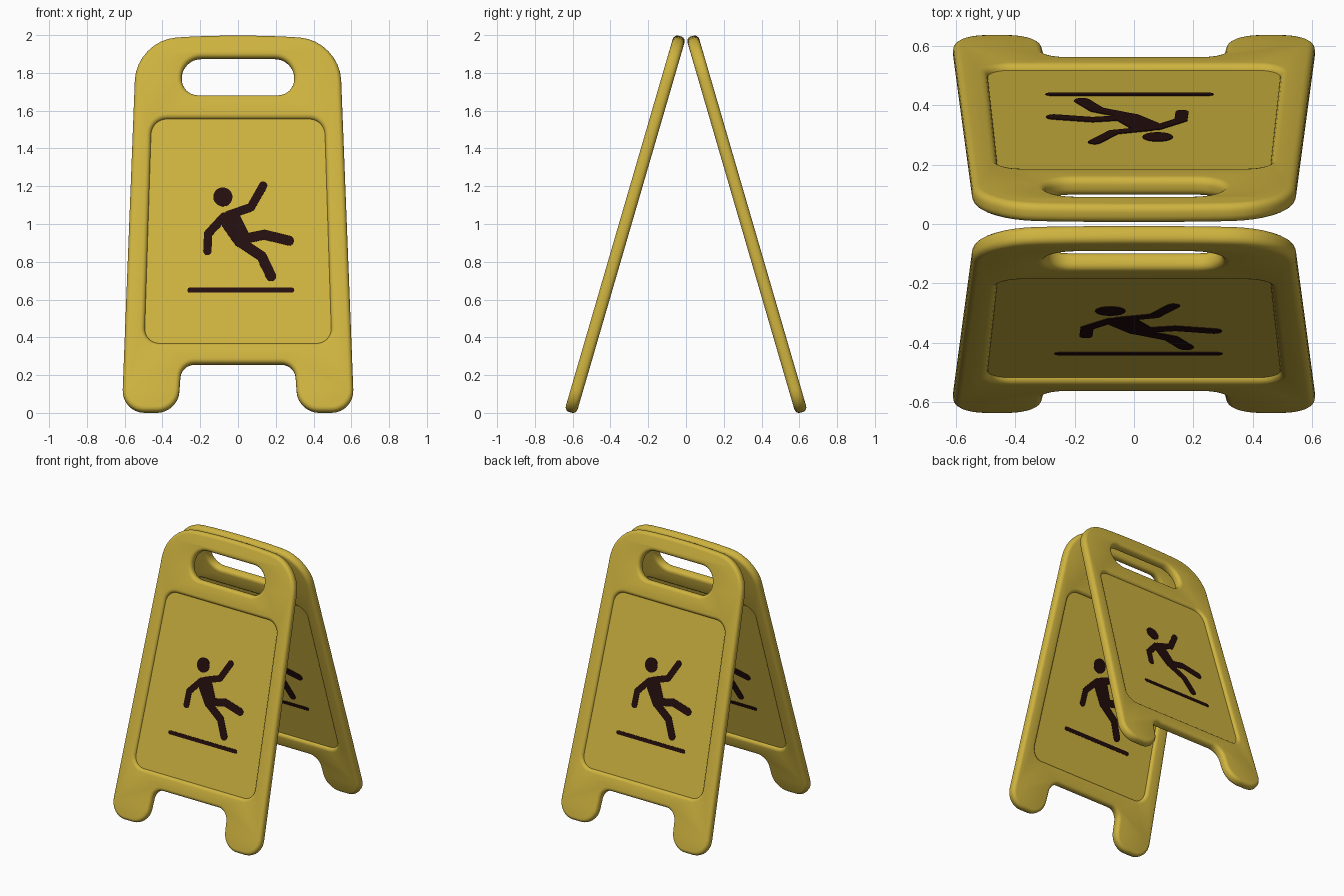
import bpy, bmesh, math
from mathutils import Matrix, Vector

if "Cube" in bpy.data.objects:
    bpy.data.objects.remove(bpy.data.objects["Cube"])

LEAN = math.radians(16.24)
STRETCH = 1 / 0.963          # front-view height -> length along the leaning board
HALF_PLATE = 0.012


def material(name, rgb):
    m = bpy.data.materials.new(name)
    m.diffuse_color = (*rgb, 1)
    m.use_nodes = True
    m.node_tree.nodes["Principled BSDF"].inputs["Base Color"].default_value = m.diffuse_color
    return m


yellow = material("yellow plastic", (0.62, 0.45, 0.05))
dark = material("dark print", (0.017, 0.004, 0.004))


def rounded(corners, steps=8):
    """Polygon from (x, z, rounding) corners."""
    pts, n = [], len(corners)
    for i, (x, z, d) in enumerate(corners):
        c = Vector((x, z))
        a = c + (Vector(corners[i - 1][:2]) - c).normalized() * d
        b = c + (Vector(corners[(i + 1) % n][:2]) - c).normalized() * d
        ha, hb = a.lerp(c, 0.55), b.lerp(c, 0.55)
        for s in range(steps + 1):
            t = s / steps
            u = 1 - t
            pts.append(a * u**3 + ha * 3 * u * u * t + hb * 3 * u * t * t + b * t**3)
    return pts


def mirrored(half):
    """Close a right-hand chain of corners with its mirror image."""
    return half + [(-x, z, d) for x, z, d in reversed(half) if x > 0]


def slab(name, loops, extrude, bevel):
    """Filled outline with holes, thickened and round-edged."""
    cu = bpy.data.curves.new(name, 'CURVE')
    cu.dimensions, cu.fill_mode = '2D', 'BOTH'
    cu.extrude, cu.bevel_depth, cu.bevel_resolution = extrude, bevel, 3
    cu.offset = -bevel
    for loop in loops:
        sp = cu.splines.new('POLY')
        sp.points.add(len(loop) - 1)
        for p, co in zip(sp.points, loop):
            p.co = (co.x, co.y * STRETCH, 0, 1)
        sp.use_cyclic_u = True
    ob = bpy.data.objects.new(name, cu)
    bpy.context.collection.objects.link(ob)
    bpy.ops.object.select_all(action='DESELECT')
    ob.select_set(True)
    bpy.context.view_layer.objects.active = ob
    bpy.ops.object.convert(target='MESH')
    ob = bpy.context.object
    bm = bmesh.new()
    bm.from_mesh(ob.data)
    bmesh.ops.remove_doubles(bm, verts=bm.verts, dist=0.0002)
    bmesh.ops.recalc_face_normals(bm, faces=bm.faces)
    bm.to_mesh(ob.data)
    bm.free()
    ob.data.materials.clear()
    ob.data.materials.append(yellow)
    bpy.ops.object.shade_smooth_by_angle(angle=math.radians(35))
    return ob


# Frame: legs, shoulders, handle hole and window for the sunken plate
outline = mirrored([(0.30, 0.255, 0.07), (0.318, 0, 0.11), (0.615, 0, 0.12),
                    (0.538, 1.972, 0.21), (0, 2.01, 0.3)])
handle = mirrored([(0.30, 1.68, 0.09), (0.295, 1.878, 0.1)])
window = mirrored([(0.495, 0.363, 0.08), (0.457, 1.553, 0.08)])
frame = slab("frame", [rounded(outline), rounded(handle), rounded(window)], 0.0075, 0.025)

# Sunken plate inside the frame
plate = slab("sunken_plate",
             [rounded(mirrored([(0.51, 0.348, 0.08), (0.472, 1.568, 0.08)]))], HALF_PLATE, 0)


def capsule(bm, a, b, ra, rb, n=10):
    """Thin round-ended plate from a to b."""
    a, b = Vector(a), Vector(b)
    ang = math.atan2(b.y - a.y, b.x - a.x)
    verts = []
    for c, r, start in ((b, rb, ang - math.pi / 2), (a, ra, ang + math.pi / 2)):
        for i in range(n + 1):
            t = start + math.pi * i / n
            verts.append(bm.verts.new((c.x + r * math.cos(t),
                                       (c.y + r * math.sin(t)) * STRETCH, HALF_PLATE)))
    f = bm.faces.new(verts)
    top = bmesh.ops.extrude_face_region(bm, geom=[f])
    bmesh.ops.translate(bm, vec=(0, 0, 0.003),
                        verts=[v for v in top['geom'] if isinstance(v, bmesh.types.BMVert)])


# Slipping figure and floor line
bm = bmesh.new()
strokes = [
    ([(-0.081, 1.14), (-0.079, 1.14)], 0.05),                   # head
    ([(-0.05, 1.045), (0.068, 1.085), (0.133, 1.2)], 0.022),    # raised arm
    ([(-0.075, 1.035), (-0.158, 0.945), (-0.162, 0.853)], 0.022),  # bent arm
    ([(0.02, 0.915), (0.14, 0.94), (0.27, 0.908)], 0.026),      # stretched leg
    ([(0.02, 0.895), (0.125, 0.825), (0.175, 0.72)], 0.027),    # lower leg
    ([(-0.255, 0.645), (0.285, 0.645)], 0.013),                 # floor line
]
for path, r in strokes:
    for a, b in zip(path, path[1:]):
        capsule(bm, a, b, r, r)
capsule(bm, (-0.035, 1.01), (0.02, 0.917), 0.055, 0.047)        # torso
bmesh.ops.recalc_face_normals(bm, faces=bm.faces)
me = bpy.data.meshes.new("slipping_figure")
bm.to_mesh(me)
bm.free()
me.materials.append(dark)
figure = bpy.data.objects.new("slipping_figure", me)
bpy.context.collection.objects.link(figure)

# Lean the front board, print both faces, and turn copies into the back board
stand = (Matrix.Translation((0, -0.612, 0.003))
         @ Matrix.Rotation(math.pi / 2 - LEAN, 4, 'X'))
turn = Matrix.Rotation(math.pi, 4, 'Z')
inner_face = Matrix.Rotation(math.pi, 4, 'Y')
inner = figure.copy()
bpy.context.collection.objects.link(inner)
for ob, local, label in ((frame, Matrix(), "frame"), (plate, Matrix(), "plate"),
                         (figure, Matrix(), "outer_figure"), (inner, inner_face, "inner_figure")):
    ob.name = "front_" + label
    ob.matrix_world = stand @ local
    twin = ob.copy()
    twin.name = "back_" + label
    bpy.context.collection.objects.link(twin)
    twin.matrix_world = turn @ stand @ local
